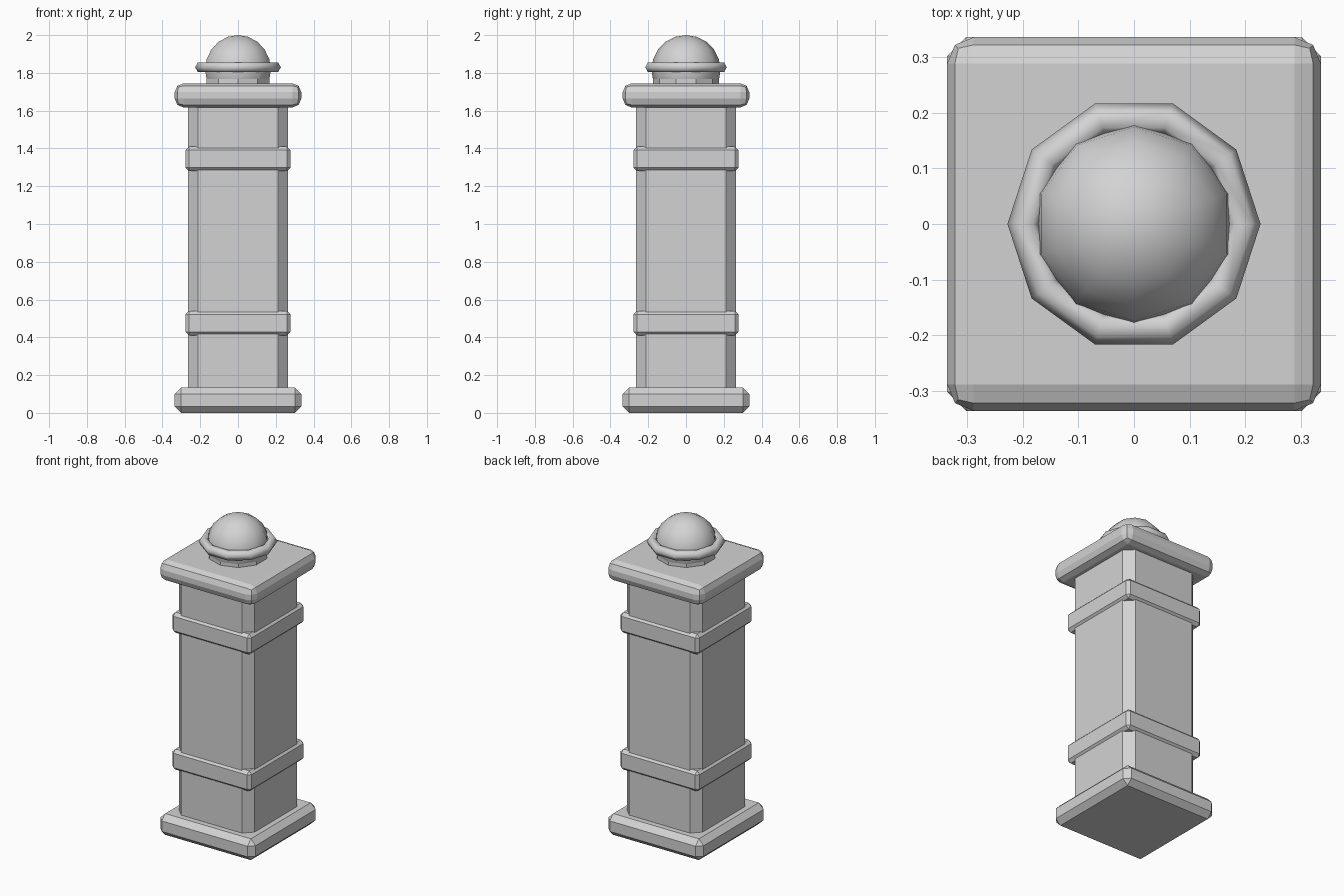
import bpy, bmesh, math
from mathutils import Matrix

if "Cube" in bpy.data.objects:
    bpy.data.objects.remove(bpy.data.objects["Cube"])

stone = bpy.data.materials.new("light grey stone")
stone.diffuse_color = (0.65, 0.65, 0.65, 1)
stone.use_nodes = True
stone.node_tree.nodes["Principled BSDF"].inputs["Base Color"].default_value = stone.diffuse_color


def finish(name, bm, smooth=False):
    bmesh.ops.recalc_face_normals(bm, faces=bm.faces[:])
    mesh = bpy.data.meshes.new(name)
    for f in bm.faces:
        f.smooth = smooth
    bm.to_mesh(mesh)
    bm.free()
    mesh.materials.append(stone)
    ob = bpy.data.objects.new(name, mesh)
    bpy.context.collection.objects.link(ob)
    return ob


def block(name, half, z0, z1, bevel, segments=1, upright_only=False):
    """Square block with bevelled edges."""
    bm = bmesh.new()
    bmesh.ops.create_cube(bm, size=1)
    for v in bm.verts:
        v.co = (v.co.x * 2 * half, v.co.y * 2 * half, z0 + (v.co.z + 0.5) * (z1 - z0))
    edges = [e for e in bm.edges
             if not upright_only or abs(e.verts[0].co.z - e.verts[1].co.z) > 0.01]
    bmesh.ops.bevel(bm, geom=edges, offset=bevel, segments=segments,
                    profile=0.5, affect='EDGES')
    return finish(name, bm)


# Square post with its base, bands and rounded cap
block("base", 0.335, 0.0, 0.135, 0.034)
block("shaft", 0.266, 0.10, 1.66, 0.053, upright_only=True)
block("lower_band", 0.278, 0.41, 0.54, 0.019)
block("upper_band", 0.278, 1.28, 1.41, 0.019)
block("cap", 0.335, 1.617, 1.745, 0.047, segments=2)

# Ten-sided neck, a corner pointing along y
bm = bmesh.new()
bmesh.ops.create_cone(bm, cap_ends=True, segments=10, radius1=0.175, radius2=0.175,
                      depth=0.12, matrix=Matrix.Translation((0, 0, 1.77)))
neck = finish("neck", bm)

# Ball finial
bpy.ops.mesh.primitive_uv_sphere_add(segments=10, ring_count=10, radius=0.183,
                                     location=(0, 0, 1.817))
ball = bpy.context.object
ball.name = "ball_finial"
ball.data.materials.append(stone)
# Align a corner of both round parts with the y axis
for ob in (neck, ball):
    v = max(ob.data.vertices, key=lambda p: math.hypot(p.co.x, p.co.y))
    turn = math.pi / 2 - math.atan2(v.co.y, v.co.x)
    ob.data.transform(Matrix.Rotation(turn, 4, 'Z'))
for p in ball.data.polygons:
    p.use_smooth = True

# Ten-sided collar ring around the ball
bpy.ops.mesh.primitive_torus_add(major_segments=10, minor_segments=6,
                                 major_radius=0.197, minor_radius=0.03,
                                 location=(0, 0, 1.83))
ring = bpy.context.object
ring.name = "collar_ring"
ring.data.materials.append(stone)
for p in ring.data.polygons:
    p.use_smooth = True
